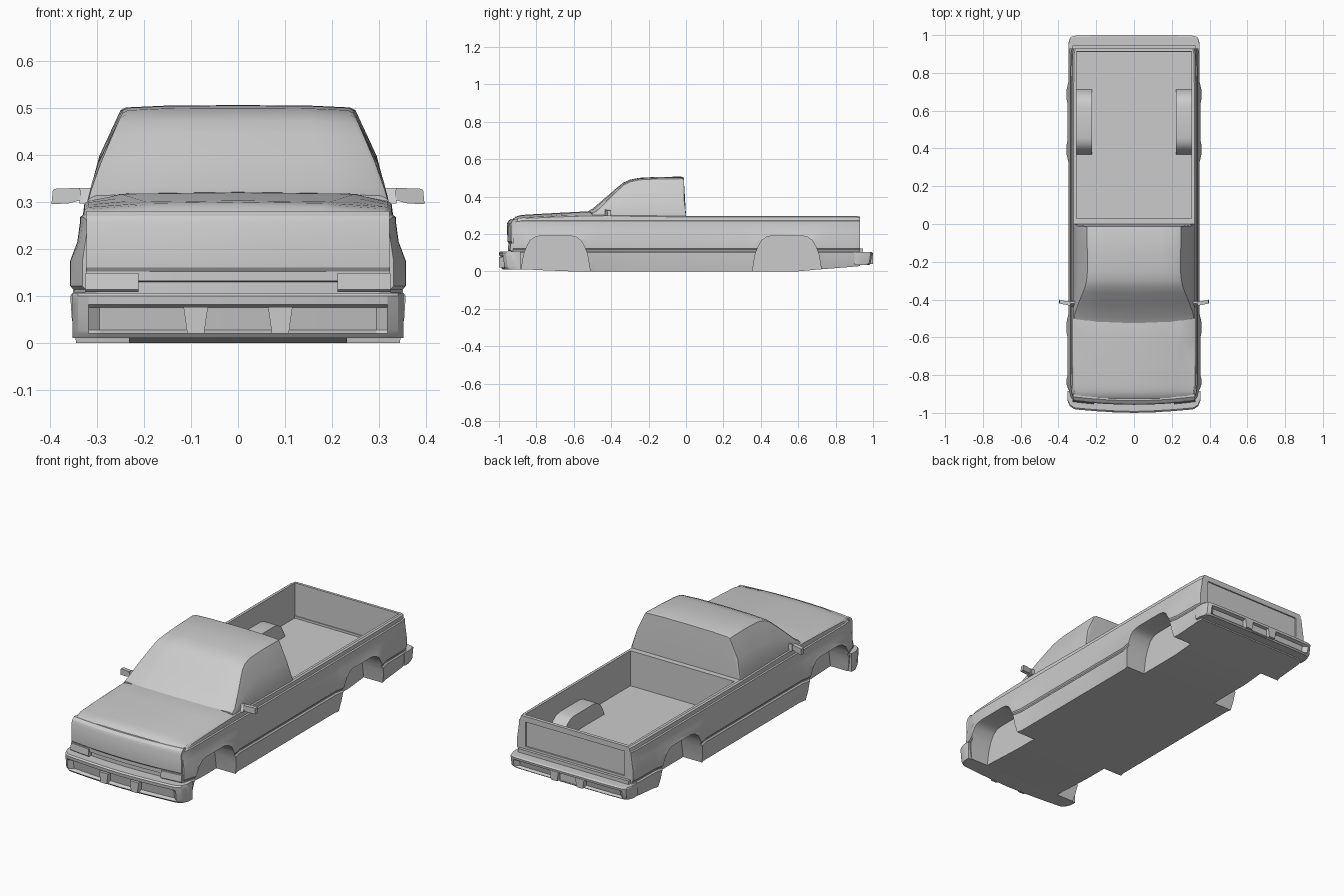
import bpy, bmesh

if "Cube" in bpy.data.objects:
    bpy.data.objects.remove(bpy.data.objects["Cube"])


def finish(name, bm, angle=0.5):
    bmesh.ops.recalc_face_normals(bm, faces=bm.faces)
    me = bpy.data.meshes.new(name)
    bm.to_mesh(me)
    bm.free()
    ob = bpy.data.objects.new(name, me)
    bpy.context.collection.objects.link(ob)
    return ob


def loft(name, rings):
    """Skin closed rings of equal length and cap both ends."""
    bm = bmesh.new()
    vs = [[bm.verts.new(p) for p in r] for r in rings]
    n = len(vs[0])
    for a, b in zip(vs, vs[1:]):
        for i in range(n):
            j = (i + 1) % n
            bm.faces.new((a[i], a[j], b[j], b[i]))
    bm.faces.new(vs[0])
    bm.faces.new(vs[-1][::-1])
    return finish(name, bm)


def prism(name, pts, axis, a, b):
    """Extrude a (y,z) profile along x, or an (x,z) profile along y."""
    put = (lambda p, d: (d, p[0], p[1])) if axis == 'x' else (lambda p, d: (p[0], d, p[1]))
    return loft(name, [[put(p, d) for p in pts] for d in (a, b)])


def box(name, x0, x1, y0, y1, z0, z1):
    return prism(name, [(x0, z0), (x1, z0), (x1, z1), (x0, z1)], 'y', y0, y1)


def boolean(ob, other, op):
    m = ob.modifiers.new('bool', 'BOOLEAN')
    m.operation, m.solver, m.object = op, 'EXACT', other
    bpy.context.view_layer.objects.active = ob
    bpy.ops.object.modifier_apply(modifier=m.name)
    bpy.data.objects.remove(other)


def full(half, y, bow=0):
    """Mirror a half section that starts and ends on the centre line."""
    pts = half + [(-x, z) for x, z in half[-2:0:-1]]
    return [(x, y + bow * x * x, z) for x, z in pts]


# Main body: y, bottom, half width, flare, edge height, centre height, hood crease x
stations = [
    (-.925, .02, .328, 0, .268, .281, .20), (-.91, .015, .334, 0, .279, .293, .20),
    (-.885, .01, .340, 0, .285, .300, .21), (-.855, .01, .344, .009, .289, .303, .215),
    (-.75, .005, .345, .009, .294, .309, .235), (-.62, 0, .345, .009, .299, .316, .255),
    (-.52, 0, .345, .009, .302, .321, .27), (-.48, 0, .345, 0, .302, .315, .27),
    (-.25, 0, .345, 0, .300, .303, .27), (0, 0, .345, 0, .296, .296, .27),
    (.33, 0, .345, 0, .296, .296, .27), (.37, 0, .345, .009, .296, .296, .27),
    (.60, 0, .345, .009, .296, .296, .27), (.71, .01, .345, .009, .296, .296, .27),
    (.75, .013, .345, 0, .296, .296, .27), (.90, .025, .343, 0, .296, .296, .27),
    (.93, .028, .337, 0, .294, .294, .27)]
rings = []
for y, b, w, f, e, c, k in stations:
    g = w + f
    half = [(0, b), (g - .008, b), (g, .055), (g + .003, .10), (g - .003, .107), (g - .003, .114),
            (g + .003, .121), (g + .003, .175), (w - .003, .215), (w - .009, min(.258, e - .018)),
            (w - .009, min(.268, e - .014)), (w - .015, min(.272, e - .011)),
            (w - .018, e - .006), (w - .026, e), (k, e + (c - e) * .5), (k - .02, e + (c - e) * .8), (0, c)]
    rings.append(full(half, y))
body = loft('body', rings)

# Open cargo bed
boolean(body, box('bed_cut', -.305, .305, .03, .914, .11, .4), 'DIFFERENCE')
boolean(body, box('tailgate_cut', -.29, .29, .923, .96, .135, .265), 'DIFFERENCE')

# Wheel wells: housings in the bed, then the arch openings
arch = [(-.187, -.05), (-.185, 0), (-.17, .09), (-.155, .13), (-.135, .165), (-.11, .183), (-.08, .19)]
arch += [(-y, z) for y, z in arch[::-1]]
for s in (-1, 1):
    housing = [(.54 + y * 1.04, max(z + .008, .08)) for y, z in arch[1:-1]]
    boolean(body, prism('housing', housing, 'x', s * .222, s * .32), 'UNION')
    for cy in (-.697, .54):
        boolean(body, prism('arch_cut', [(cy + y, z) for y, z in arch], 'x', s * .232, s * .5), 'DIFFERENCE')

# Cab: y, roof height, roof half width, plan bow of the windscreen
cab = [(-.53, .318, .317, .28), (-.50, .335, .313, .26), (-.43, .394, .292, .18), (-.37, .446, .27, .12),
       (-.335, .474, .258, .08), (-.30, .490, .251, .05), (-.25, .500, .246, .02), (-.15, .505, .247, 0),
       (-.025, .506, .25, 0), (-.012, .502, .25, 0), (0, .30, .319, 0)]
rings = []
for y, h, w, bow in cab:
    t = h - .011
    half = [(0, .28), (.32, .28), (.321, .3), ((.321 + w) / 2 + .05 * (t - .3), (.3 + t) / 2),
            (w, t), (w - .012, h - .005), (w * .6, h - .001), (0, h)]
    rings.append(full(half, y, bow))
loft('cab', rings)


# Curved front panels: section of (front y, z), bowed in plan, flat at the back
def front_panel(name, x0, x1, section, back):
    rings = []
    for i in range(9):
        x = x0 + (x1 - x0) * i / 8
        r = [(x, y + .2 * x * x, z) for y, z in section]
        rings.append(r + [(x, back, section[-1][1]), (x, back, section[0][1])])
    loft(name, rings)


front_panel('grille_panel', -.322, .322, [(-.948, .15), (-.955, .16), (-.957, .255), (-.95, .27), (-.935, .281)], -.90)
front_panel('lower_grille', -.322, .322, [(-.935, .10), (-.935, .13), (-.95, .132), (-.95, .152)], -.90)
for s, side in ((-1, 'left'), (1, 'right')):
    front_panel(side + '_signal', s * .212, s * .325, [(-.955, .108), (-.962, .114), (-.958, .149)], -.90)


# Bumpers: recess inset, plain inset, z along the section
def bumper(name, s, plan, z0, z1, back):
    section = [(.03, .03, 1), (.008, .008, 1), (0, 0, .93), (.002, .002, .75), (.022, .003, .68),
               (.03, .008, .18), (.012, .012, .1), (.02, .02, 0)]
    rings = []
    for x, d in [(-x, d) for x, d in plan[:0:-1]] + plan:
        r = [(x, s * (1 - d - (a if abs(x) < .305 else b)), z0 + (z1 - z0) * z) for a, b, z in section]
        rings.append(r + [(x, s * back, z0), (x, s * back, z1)])
    loft(name, rings)


bumper('front_bumper', -1, [(0, 0), (.1, .003), (.2, .009), (.295, .017), (.318, .02), (.34, .037), (.352, .065)],
       .01, .106, .885)
bumper('rear_bumper', 1, [(0, 0), (.1, 0), (.2, 0), (.295, .002), (.318, .004), (.338, .012), (.348, .045)],
       .035, .103, .90)

for s, side in ((-1, 'left'), (1, 'right')):
    # Bumper guards
    for end, y0, y1, z0, z1, cx in (('front', -.999, -.95, .02, .076, .09), ('rear', .95, 1.0, .04, .088, .075)):
        prism(side + '_' + end + '_guard',
              [(s * cx - .018, z0), (s * cx + .018, z0), (s * cx + .026, z1), (s * cx - .026, z1)], 'y', y0, y1)
    # Door mirrors with a small mounting foot
    m = prism(side + '_mirror', [(s * .334, .304), (s * .36, .297), (s * .397, .295), (s * .394, .325),
                                 (s * .388, .328), (s * .336, .33)], 'y', -.428, -.408)
    for v in m.data.vertices:
        v.co.y += (abs(v.co.x) - .36) * .2
    prism(side + '_mirror_foot', [(-.44, .297), (-.405, .297), (-.41, .33), (-.42, .33)], 'x', s * .30, s * .337)

# Plate holder and step ledge at the back
box('plate_holder', -.05, .05, .95, .985, .036, .08)
box('rear_ledge', -.325, .325, .91, .945, .09, .122)

# Shade smooth, keeping creases sharp
for ob in bpy.context.scene.objects:
    ob.select_set(True)
    bpy.context.view_layer.objects.active = ob
bpy.ops.object.shade_smooth_by_angle(angle=.5)
